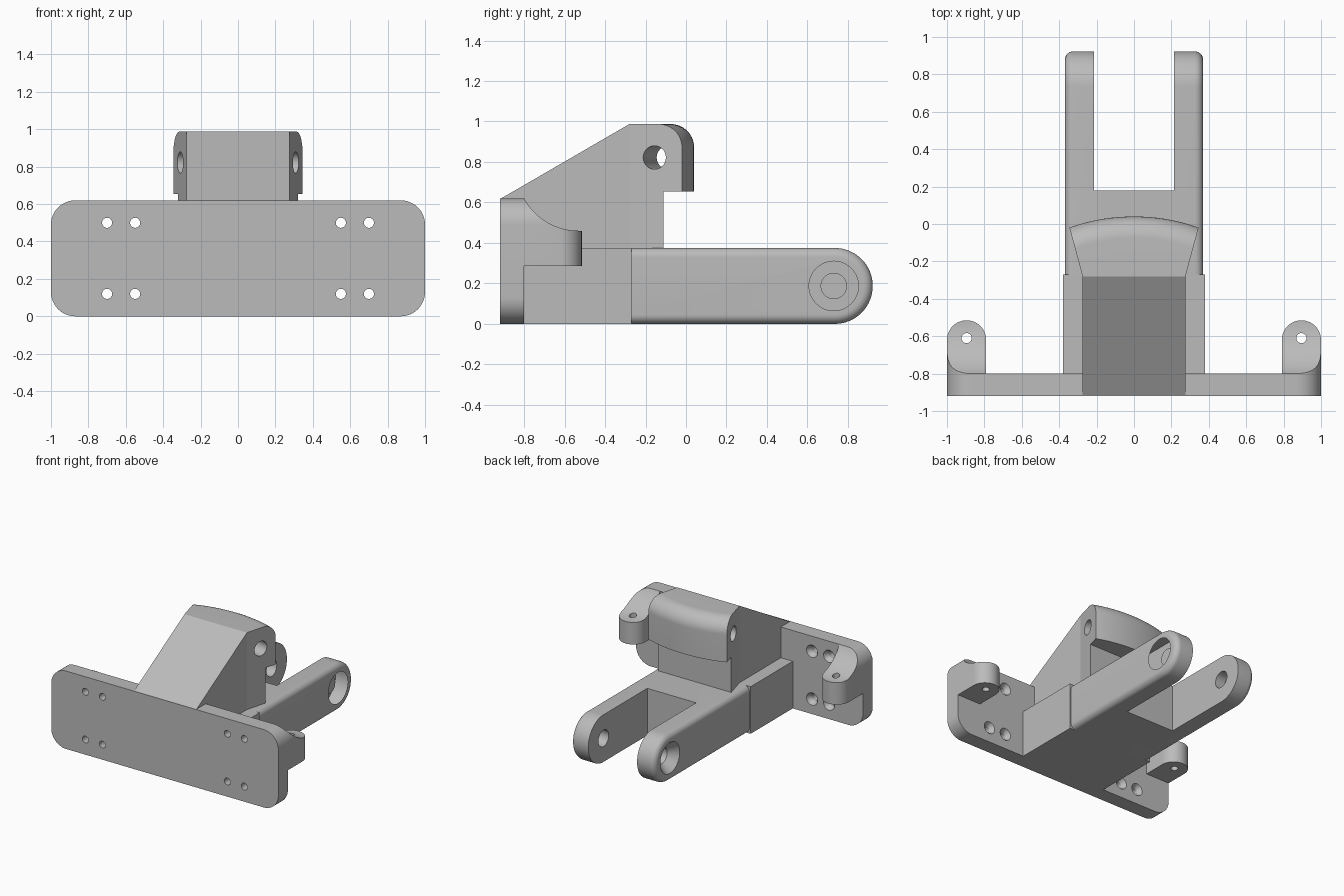
import bpy, bmesh, math
from mathutils import Vector, Matrix

if "Cube" in bpy.data.objects:
    bpy.data.objects.remove(bpy.data.objects["Cube"])

grey = bpy.data.materials.new("plain grey")
grey.diffuse_color = (0.5, 0.5, 0.5, 1)
grey.use_nodes = True
grey.node_tree.nodes["Principled BSDF"].inputs["Base Color"].default_value = grey.diffuse_color


def make(name, bm):
    bmesh.ops.recalc_face_normals(bm, faces=bm.faces)
    me = bpy.data.meshes.new(name)
    bm.to_mesh(me)
    bm.free()
    ob = bpy.data.objects.new(name, me)
    bpy.context.collection.objects.link(ob)
    me.materials.append(grey)
    return ob


def arc(cx, cy, r, a0, a1, n=12):
    return [(cx + r * math.cos(math.radians(a0 + (a1 - a0) * i / n)),
             cy + r * math.sin(math.radians(a0 + (a1 - a0) * i / n))) for i in range(n + 1)]


def prism(name, pts, lo, hi, axis):
    """Extrude a 2D outline along an axis: x takes (y,z), y takes (x,z), z takes (x,y)."""
    place = {'x': lambda p, d: (d, p[0], p[1]), 'y': lambda p, d: (p[0], d, p[1]),
             'z': lambda p, d: (p[0], p[1], d)}[axis]
    bm = bmesh.new()
    a = [bm.verts.new(place(p, lo)) for p in pts]
    b = [bm.verts.new(place(p, hi)) for p in pts]
    n = len(pts)
    bm.faces.new(a)
    bm.faces.new(b[::-1])
    for i in range(n):
        bm.faces.new((a[i], a[(i + 1) % n], b[(i + 1) % n], b[i]))
    return make(name, bm)


def box(name, x0, x1, y0, y1, z0, z1):
    return prism(name, [(x0, y0), (x1, y0), (x1, y1), (x0, y1)], z0, z1, 'z')


def rod(p0, p1, r0, r1=None, seg=48):
    """Round or tapered cutter between two points."""
    p0, p1 = Vector(p0), Vector(p1)
    d = p1 - p0
    bm = bmesh.new()
    m = Matrix.Translation((p0 + p1) / 2) @ d.to_track_quat('Z', 'Y').to_matrix().to_4x4()
    bmesh.ops.create_cone(bm, cap_ends=True, segments=seg, radius1=r0,
                          radius2=r0 if r1 is None else r1, depth=d.length, matrix=m)
    return make("cutter", bm)


def boolean(ob, cutter, op='DIFFERENCE'):
    cutter.hide_render = True
    mod = ob.modifiers.new("cut", 'BOOLEAN')
    mod.operation, mod.solver, mod.object = op, 'EXACT', cutter
    bpy.context.view_layer.objects.active = ob
    bpy.ops.object.modifier_apply(modifier=mod.name)
    bpy.data.objects.remove(cutter)


# Mounting plate with rounded corners and countersunk screw holes
R = 0.13
outline = (arc(1 - R, R, R, -90, 0) + arc(1 - R, 0.62 - R, R, 0, 90)
           + arc(R - 1, 0.62 - R, R, 90, 180) + arc(R - 1, R, R, 180, 270))
plate = prism("mounting_plate", outline, -0.92, -0.80, 'y')
for x in (-0.70, -0.55, 0.55, 0.70):
    for z in (0.12, 0.50):
        boolean(plate, rod((x, -1, z), (x, -0.7, z), 0.027, seg=32))
        boolean(plate, rod((x, -0.835, z), (x, -0.795, z), 0.027, 0.052, seg=32))

# Side ears: concave shoulder, rounded tip, pin hole, trimmed to the plate outline
for s, name in ((1, "right_ear"), (-1, "left_ear")):
    shoulder = arc(-0.53, 0.768, 0.308, 270, 206, 14)
    prof = [(-0.81, 0.285), (-0.5, 0.285), (-0.5, 0.46)] + shoulder + [(-0.81, 0.64)]
    ear = prism(name, prof, *sorted((0.79 * s, 1.05 * s)), 'x')
    tip = [(0.79 * s, -0.9)] + arc(0.895 * s, -0.62, 0.105 * s, 180, 180 - 180 * s, 24) + [(1.0 * s, -0.9)]
    boolean(ear, prism("cutter", tip, 0, 1, 'z'), 'INTERSECT')
    boolean(ear, prism("cutter", outline, -1, 0, 'y'), 'INTERSECT')
    boolean(ear, rod((0.895 * s, -0.61, 0), (0.895 * s, -0.61, 1), 0.027, seg=32))

# Block joining the fork to the plate
box("base_block", -0.38, 0.38, -0.81, -0.27, 0, 0.375)

# Fork with rounded ends and softened outer rims
H = 0.1875
fork = prism("fork_arms", [(-0.30, 0)] + arc(0.735, H, H, -90, 90, 32) + [(-0.30, 2 * H)], -0.37, 0.37, 'x')
bm = bmesh.new()
bm.from_mesh(fork.data)
rim = [e for e in bm.edges if abs(e.verts[0].co.x - e.verts[1].co.x) < 1e-5
       and max(v.co.y for v in e.verts) > -0.29]
bmesh.ops.bevel(bm, geom=rim, offset=0.045, segments=8, profile=0.5, affect='EDGES')
bm.to_mesh(fork.data)
bm.free()
boolean(fork, box("cutter", -0.215, 0.215, 0.18, 1.2, -0.2, 0.6))
boolean(fork, rod((-1, 0.73, H), (1, 0.73, H), 0.065))
for s in (-1, 1):
    boolean(fork, rod((0.30 * s, 0.73, H), (0.371 * s, 0.73, H), 0.065, 0.123))

# Sloped tower with flared sides and a bowed overhanging back
bm = bmesh.new()
rows = []
N = 24
for i in range(N + 1):
    t = 2 * i / N - 1
    bow = 0.06 * t * t
    prof = ([(-0.28, 0.37), (-0.85, 0.37), (-0.915, 0.619), (-0.28, 0.987)]
            + arc(-0.075 - bow, 0.872, 0.115, 90, 0, 14)
            + [(0.04 - bow, 0.655), (-0.11, 0.655), (-0.11, 0.37)])
    rows.append([bm.verts.new((t * (0.275 + 0.27 * max(0, y + 0.28)), y, z)) for y, z in prof])
for a, b in zip(rows, rows[1:]):
    for j in range(len(a)):
        k = (j + 1) % len(a)
        bm.faces.new((a[j], a[k], b[k], b[j]))
for r in (rows[0], rows[-1]):
    bm.faces.new(r[:4])
    bm.faces.new([r[0]] + r[3:])
tower = make("sloped_tower", bm)
for s in (-1, 1):
    boolean(tower, rod((-0.015 * s, -0.082, 0.822), (0.5 * s, -0.199, 0.822), 0.058))

# Smooth curved surfaces, keep real edges crisp
for ob in bpy.context.scene.objects:
    bpy.ops.object.select_all(action='DESELECT')
    ob.select_set(True)
    bpy.context.view_layer.objects.active = ob
    bpy.ops.object.shade_smooth_by_angle(angle=math.radians(13))
